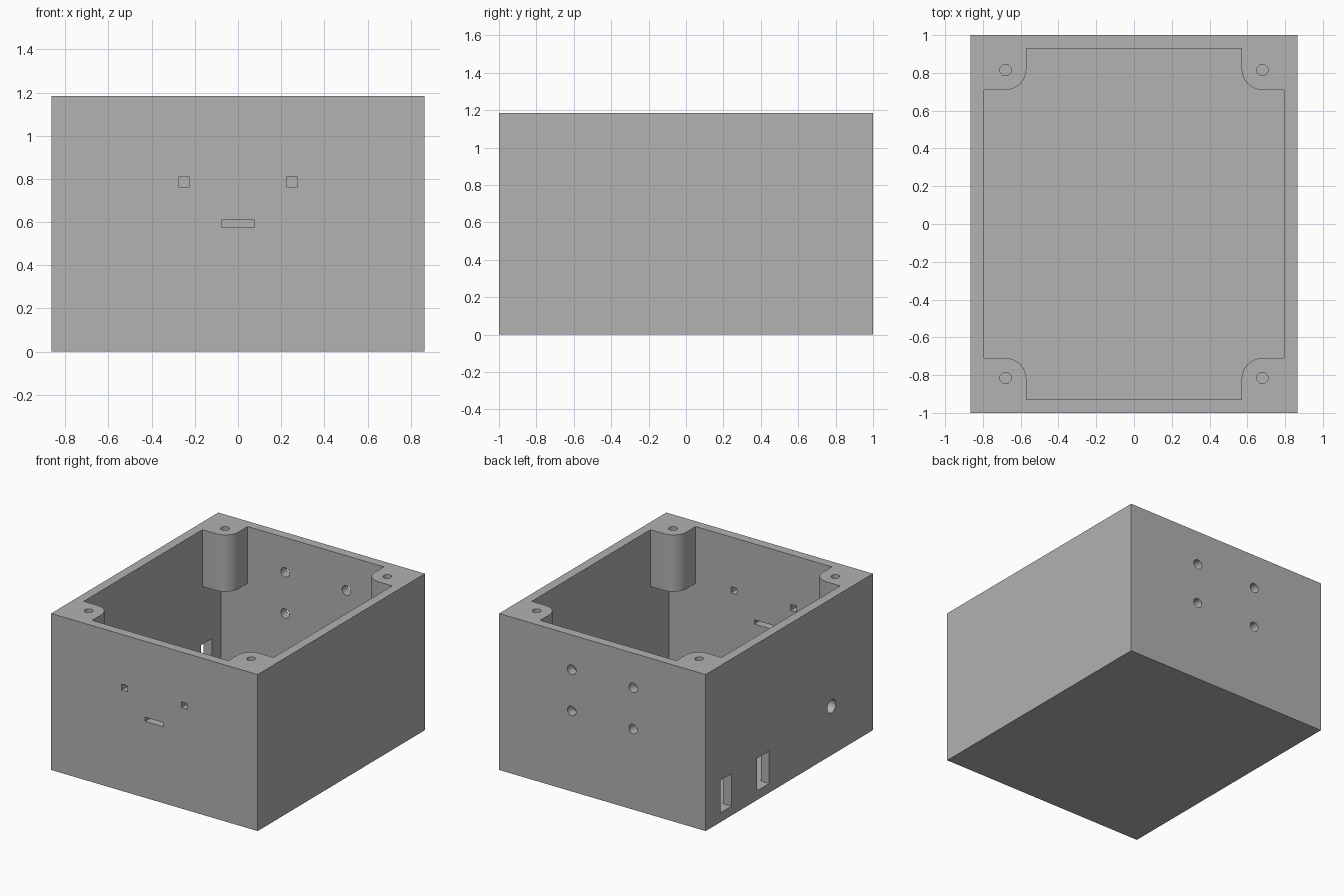
import bpy, bmesh, math
from mathutils import Matrix, Vector

if "Cube" in bpy.data.objects:
    bpy.data.objects.remove(bpy.data.objects["Cube"])

W, D, H = 0.865, 1.0, 1.185     # half width, half depth, height
WALL = 0.07
POST_BOTTOM = 0.755

grey = bpy.data.materials.new("plain grey")
grey.use_nodes = True
colour = (0.445, 0.445, 0.445, 1)
grey.diffuse_color = colour
grey.node_tree.nodes["Principled BSDF"].inputs["Base Color"].default_value = colour


def finish(name, bm):
    bmesh.ops.recalc_face_normals(bm, faces=bm.faces)
    mesh = bpy.data.meshes.new(name)
    bm.to_mesh(mesh)
    bm.free()
    ob = bpy.data.objects.new(name, mesh)
    bpy.context.collection.objects.link(ob)
    mesh.materials.append(grey)
    return ob


def block(name, x, y, z):
    """Box from three (low, high) ranges."""
    bm = bmesh.new()
    size = Vector((x[1] - x[0], y[1] - y[0], z[1] - z[0]))
    mid = Vector((sum(x), sum(y), sum(z))) / 2
    bmesh.ops.create_cube(bm, size=1, matrix=Matrix.Translation(mid) @ Matrix.Diagonal(size).to_4x4())
    return finish(name, bm)


def rod(name, centre, radius, length, axis):
    bm = bmesh.new()
    turn = Vector((0, 0, 1)).rotation_difference(Vector(axis)).to_matrix().to_4x4()
    bmesh.ops.create_cone(bm, cap_ends=True, segments=32, radius1=radius, radius2=radius,
                          depth=length, matrix=Matrix.Translation(centre) @ turn)
    return finish(name, bm)


def corner_post(sx, sy):
    """Prism whose inward corner is rounded."""
    cx, cy, r = 0.68, 0.82, 0.11
    arc = [math.radians(180 + 90 * i / 12) for i in range(13)]
    pts = [(cx + r * math.cos(a), cy + r * math.sin(a)) for a in arc]
    pts += [(W, cy - r), (W, D), (cx - r, D)]
    bm = bmesh.new()
    face = bm.faces.new([bm.verts.new((sx * x, sy * y, POST_BOTTOM)) for x, y in pts])
    ext = bmesh.ops.extrude_face_region(bm, geom=[face])
    top = [v for v in ext["geom"] if isinstance(v, bmesh.types.BMVert)]
    bmesh.ops.translate(bm, verts=top, vec=(0, 0, 1))
    return finish("post_shape", bm)


def cut(target, cutter):
    mod = target.modifiers.new("cut", 'BOOLEAN')
    mod.operation = 'DIFFERENCE'
    mod.solver = 'EXACT'
    mod.object = cutter
    bpy.context.view_layer.objects.active = target
    bpy.ops.object.modifier_apply(modifier=mod.name)
    bpy.data.objects.remove(cutter)


corners = [(sx, sy) for sx in (-1, 1) for sy in (-1, 1)]

# Hollow space, leaving the four hanging corner posts
cavity = block("cavity", (WALL - W, W - WALL), (WALL - D, D - WALL), (WALL, H + 0.2))
for sx, sy in corners:
    cut(cavity, corner_post(sx, sy))

# Enclosure body
body = block("enclosure_body", (-W, W), (-D, D), (0, H))
cut(body, cavity)

# Screw holes in the posts
for sx, sy in corners:
    cut(body, rod("screw_hole", (sx * 0.68, sy * 0.815, H / 2 + 0.11), 0.03, H + 0.2, (0, 0, 1)))

# Front openings: two square windows and a slot
for s in (-1, 1):
    cut(body, block("square_hole", (s * 0.25 - 0.025, s * 0.25 + 0.025), (-1.1, -0.85), (0.762, 0.808)))
cut(body, block("front_slot", (-0.077, 0.077), (-1.1, -0.85), (0.578, 0.61)))

# Four round mounting holes in the back
for x in (-0.257, 0.257):
    for z in (0.61, 0.922):
        cut(body, rod("back_hole", (x, 0.97, z), 0.036, 0.3, (0, 1, 0)))

# Side openings: two connector slots and a cable hole
for y in ((0.69, 0.825), (0.24, 0.385)):
    cut(body, block("side_slot", (-1, -0.72), y, (WALL, 0.316)))
cut(body, rod("cable_hole", (-0.83, -0.505, 0.37), 0.05, 0.3, (1, 0, 0)))

# Smooth the rounded surfaces, keep the edges crisp
bpy.ops.object.select_all(action='DESELECT')
body.select_set(True)
bpy.context.view_layer.objects.active = body
bpy.ops.object.shade_smooth_by_angle(angle=math.radians(30))
